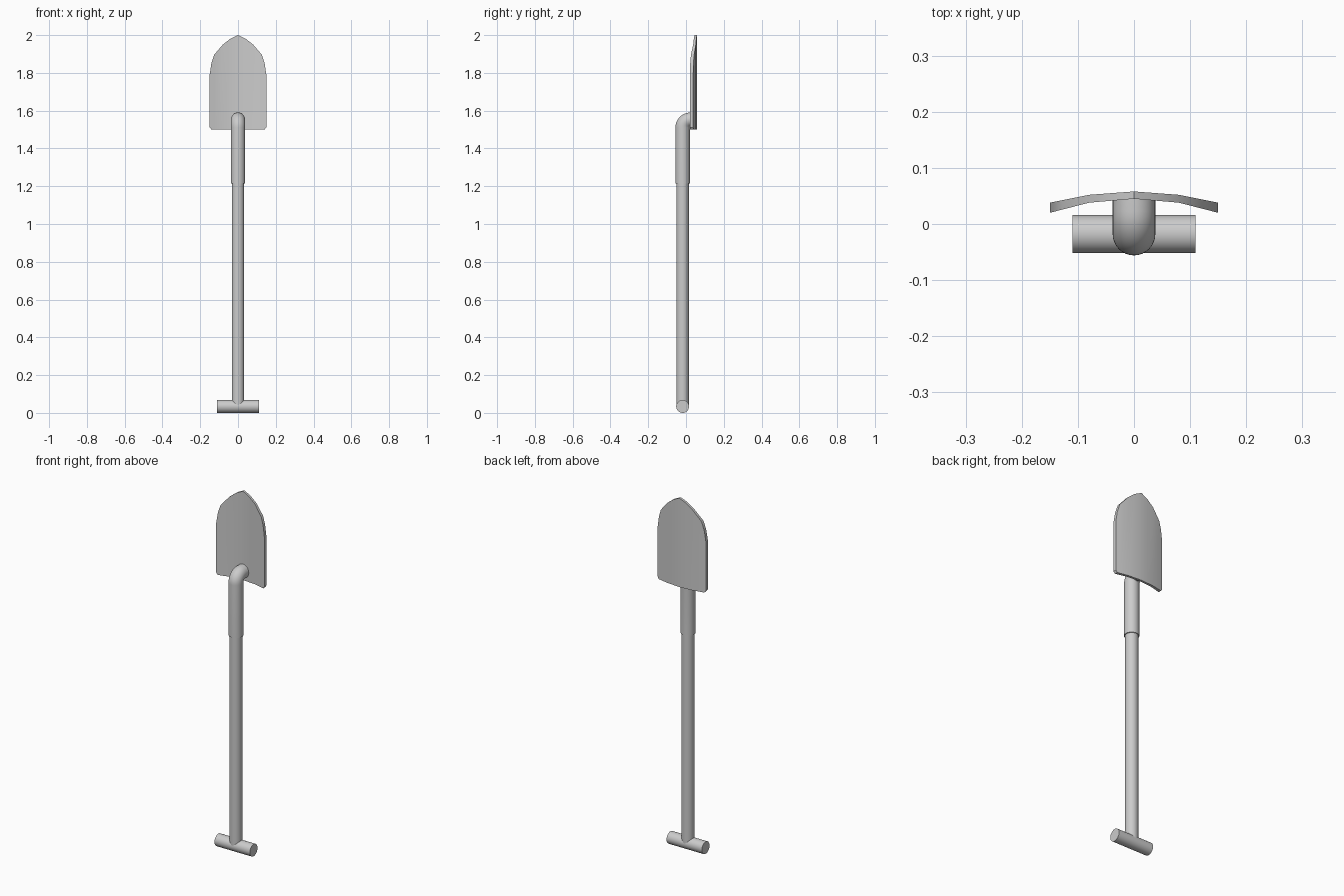
import bpy, bmesh, math
from mathutils import Matrix, Vector

cube = bpy.data.objects.get("Cube")
if cube:
    bpy.data.objects.remove(cube)

grey = bpy.data.materials.new("plain grey metal")
grey.use_nodes = True
COLOUR = (0.6, 0.6, 0.6, 1)
grey.diffuse_color = COLOUR
grey.node_tree.nodes["Principled BSDF"].inputs["Base Color"].default_value = COLOUR

AXIS_Y = -0.018  # the shaft sits slightly in front of the centre


def finish(name, bm):
    bmesh.ops.recalc_face_normals(bm, faces=bm.faces[:])
    mesh = bpy.data.meshes.new(name)
    bm.to_mesh(mesh)
    bm.free()
    mesh.materials.append(grey)
    obj = bpy.data.objects.new(name, mesh)
    bpy.context.collection.objects.link(obj)
    bpy.ops.object.select_all(action="DESELECT")
    obj.select_set(True)
    bpy.context.view_layer.objects.active = obj
    bpy.ops.object.shade_smooth_by_angle(angle=math.radians(35))
    return obj


def tube(name, path, radius, sides=32):
    """Capped round tube swept along a list of points."""
    bm = bmesh.new()
    rings = []
    for i, p in enumerate(path):
        tangent = path[min(i + 1, len(path) - 1)] - path[max(i - 1, 0)]
        turn = Vector((0, 0, 1)).rotation_difference(tangent.normalized())
        ring = []
        for k in range(sides):
            a = math.tau * k / sides
            offset = turn @ Vector((math.cos(a), math.sin(a), 0))
            ring.append(bm.verts.new(p + offset * radius))
        rings.append(ring)
    for low, high in zip(rings, rings[1:]):
        for k in range(sides):
            n = (k + 1) % sides
            bm.faces.new((low[k], low[n], high[n], high[k]))
    bm.faces.new(rings[0])
    bm.faces.new(rings[-1])
    return finish(name, bm)


# Cross grip and straight shaft
tube("cross_grip", [Vector((x, AXIS_Y, 0.034)) for x in (-0.11, 0.11)], 0.034)
tube("shaft", [Vector((0, AXIS_Y, z)) for z in (0.034, 1.3)], 0.033)

# Socket sleeve, bent at the top to meet the blade
BEND = 0.041
path = [Vector((0, AXIS_Y, 1.215))]
for i in range(13):
    a = math.pi / 2 * i / 12
    path.append(Vector((0, AXIS_Y + BEND * (1 - math.cos(a)), 1.511 + BEND * math.sin(a))))
path.append(Vector((0, 0.05, 1.511 + BEND)))
tube("socket_sleeve", path, 0.038)


# Curved blade: columns of x, bottom z, top z, mirrored across the centre
def lerp_y(x, centre, middle, edge):
    x = abs(x)
    if x < 0.08:
        return centre + (middle - centre) * x / 0.08
    return middle + (edge - middle) * (x - 0.08) / 0.07


half = [(0, 1.5, 2.0), (0.04, 1.5, 1.981), (0.08, 1.5, 1.95),
        (0.127, 1.5, 1.895), (0.141, 1.5, 1.85), (0.15, 1.512, 1.79)]
columns = [(-x, b, t) for x, b, t in reversed(half[1:])] + half
bm = bmesh.new()
loops = []
for x, bottom, top in columns:
    front, back = lerp_y(x, 0.045, 0.038, 0.02), lerp_y(x, 0.058, 0.052, 0.038)
    loops.append([bm.verts.new((x, y, z)) for y, z in
                  ((front, bottom), (front, top), (back, top), (back, bottom))])
for left, right in zip(loops, loops[1:]):
    for k in range(4):
        n = (k + 1) % 4
        bm.faces.new((left[k], left[n], right[n], right[k]))
bm.faces.new(loops[0])
bm.faces.new(loops[-1])
finish("blade", bm)
